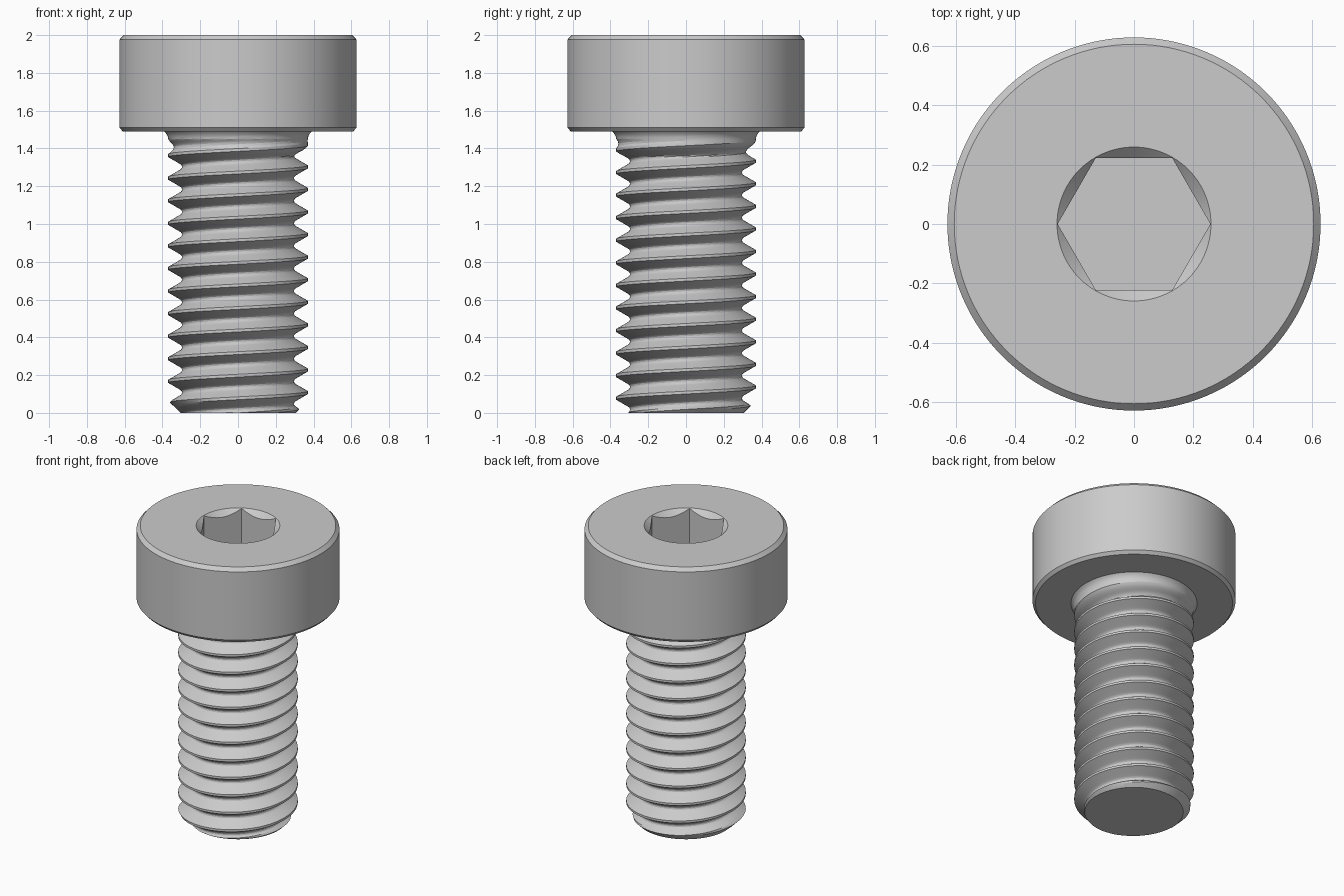
import bpy, bmesh
from math import pi, cos, sin

old = bpy.data.objects.get("Cube")
if old:
    bpy.data.objects.remove(old, do_unlink=True)

TOP, HEAD_BASE = 2.0, 1.49
MAJOR, PITCH = 0.37, 0.1195
CREST = -0.012          # crest height at angle zero
AROUND = 96

steel = bpy.data.materials.new("grey steel")
steel.use_nodes = True
GREY = (0.6, 0.6, 0.6, 1)
steel.diffuse_color = GREY
steel.node_tree.nodes["Principled BSDF"].inputs["Base Color"].default_value = GREY


def make_object(name, bm):
    bmesh.ops.recalc_face_normals(bm, faces=bm.faces)
    mesh = bpy.data.meshes.new(name)
    bm.to_mesh(mesh)
    bm.free()
    mesh.materials.append(steel)
    obj = bpy.data.objects.new(name, mesh)
    bpy.context.collection.objects.link(obj)
    return obj


def lathe(name, profile, sides):
    """Solid of rings (radius, height) with flat caps."""
    bm = bmesh.new()
    rings = [[bm.verts.new((r * cos(2 * pi * i / sides), r * sin(2 * pi * i / sides), z))
              for i in range(sides)] for r, z in profile]
    for low, high in zip(rings, rings[1:]):
        for i in range(sides):
            j = (i + 1) % sides
            bm.faces.new((low[i], low[j], high[j], high[i]))
    bm.faces.new(rings[0])
    bm.faces.new(rings[-1])
    return make_object(name, bm)


def smooth(obj):
    bpy.ops.object.select_all(action="DESELECT")
    obj.select_set(True)
    bpy.context.view_layer.objects.active = obj
    bpy.ops.object.shade_smooth_by_angle(angle=pi / 9)


def cut(obj, cutter):
    mod = obj.modifiers.new("cut", "BOOLEAN")
    mod.operation, mod.solver, mod.object = "DIFFERENCE", "EXACT", cutter
    bpy.context.view_layer.objects.active = obj
    bpy.ops.object.modifier_apply(modifier=mod.name)
    bpy.data.objects.remove(cutter, do_unlink=True)


# Head: chamfered cylinder with a countersunk hexagon socket
head = lathe("head", [(0.61, HEAD_BASE), (0.628, 1.51), (0.628, 1.976), (0.605, TOP)], 128)
cut(head, lathe("socket_cutter", [(0.257, 1.65), (0.257, 2.1)], 6))
cut(head, lathe("countersink_cutter", [(0.21, 1.951), (0.309, 2.05)], AROUND))
smooth(head)

# Thread profile over one pitch: (fraction of pitch, depth / pitch)
half = [(0.0625, 0), (0.16, 0.17), (0.255, 0.335), (0.35, 0.5), (0.39, 0.56), (0.44, 0.6)]
thread = half + [(0.5, 0.613)] + [(1 - f, d) for f, d in reversed(half)]


def thread_radius(depth, z):
    fade = min(1, max(0, (1.45 - z) / 0.09))           # thread runs out below the head
    fillet = 0.02 * max(0, (z - 1.45) / 0.04) ** 2     # fillet into the head
    chamfer = 0.305 + max(z, -0.05)                    # lead-in at the tip
    return min(MAJOR - depth * PITCH * fade + fillet, chamfer)


# Shank: grid sheared along the helix, trimmed flat at both ends
bm = bmesh.new()
columns = []
for i in range(AROUND + 1):
    a = 2 * pi * i / AROUND
    column = []
    for turn in range(-2, 14):
        for f, d in thread:
            z = CREST + PITCH * (turn + f + i / AROUND)
            r = thread_radius(d, z)
            column.append(bm.verts.new((r * cos(a), r * sin(a), z)))
    columns.append(column)
for left, right in zip(columns, columns[1:]):
    for k in range(len(left) - 1):
        bm.faces.new((left[k], right[k], right[k + 1], left[k + 1]))
bmesh.ops.remove_doubles(bm, verts=bm.verts, dist=1e-5)
for height, direction in ((0, -1), (HEAD_BASE + 0.005, 1)):
    res = bmesh.ops.bisect_plane(bm, geom=bm.verts[:] + bm.edges[:] + bm.faces[:], dist=1e-6,
                                 plane_co=(0, 0, height), plane_no=(0, 0, direction),
                                 clear_outer=True)
    rim = [e for e in res["geom_cut"] if isinstance(e, bmesh.types.BMEdge)]
    bmesh.ops.edgeloop_fill(bm, edges=rim)
smooth(make_object("threaded_shank", bm))
